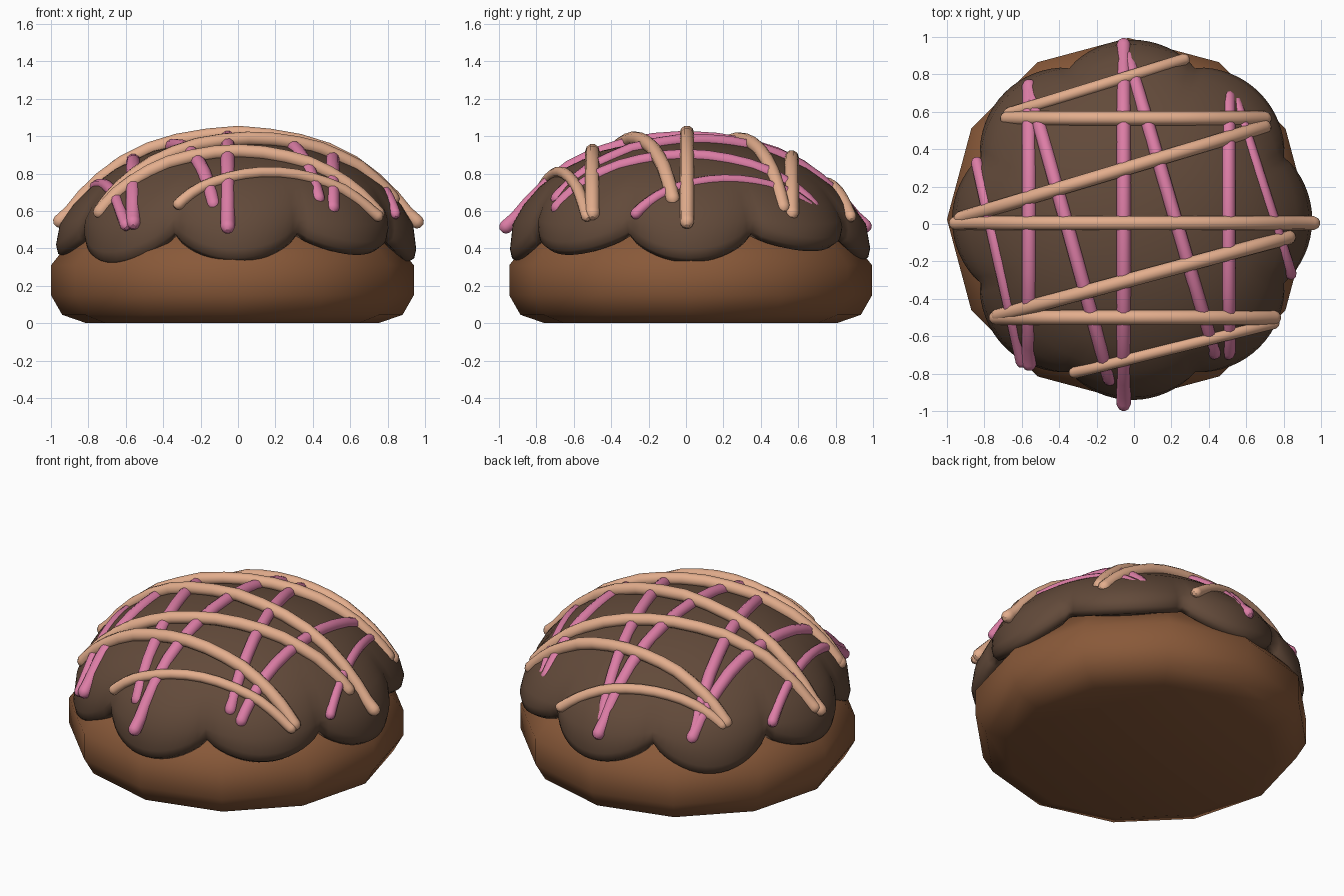
import bpy, bmesh, math
from mathutils import Vector

if "Cube" in bpy.data.objects:
    bpy.data.objects.remove(bpy.data.objects["Cube"])


def material(name, rgb):
    m = bpy.data.materials.new(name)
    m.diffuse_color = (*rgb, 1)
    m.use_nodes = True
    m.node_tree.nodes["Principled BSDF"].inputs["Base Color"].default_value = m.diffuse_color
    return m


BUN = material("baked brown", (0.25, 0.10, 0.041))
CHOC = material("chocolate", (0.122, 0.068, 0.042))
TAN = material("caramel tan", (0.77, 0.42, 0.265))
PINK = material("pink icing", (0.72, 0.205, 0.38))


def lathe(name, rows, sides, mat, bottom):
    """Rows are functions of angle giving (radius, z, centre x, centre y); last is the apex."""
    bm = bmesh.new()
    rings = []
    for row in rows[:-1]:
        ring = []
        for i in range(sides):
            a = 2 * math.pi * i / sides
            r, z, cx, cy = row(a)
            ring.append(bm.verts.new((cx + r * math.cos(a), cy + r * math.sin(a), z)))
        rings.append(ring)
    r, z, cx, cy = rows[-1](0)
    apex = bm.verts.new((cx, cy, z))
    for lo, hi in zip(rings, rings[1:]):
        for i in range(sides):
            j = (i + 1) % sides
            bm.faces.new((lo[i], lo[j], hi[j], hi[i]))
    for i in range(sides):
        bm.faces.new((rings[-1][i], rings[-1][(i + 1) % sides], apex))
    if bottom:
        bm.faces.new(rings[0][::-1])
    for f in bm.faces:
        f.smooth = True
    me = bpy.data.meshes.new(name)
    bm.to_mesh(me)
    bm.free()
    me.materials.append(mat)
    ob = bpy.data.objects.new(name, me)
    bpy.context.collection.objects.link(ob)
    return ob


# Twelve-sided bun
bun_profile = [(.78, 0), (.91, .045), (.97, .15), (.97, .31),
               (.89, .41), (.76, .54), (.45, .70), (0, .75)]
lathe("bun", [lambda a, p=p: (*p, -.03, .025) for p in bun_profile], 12, BUN, True)

# Chocolate glaze with eight drooping lobes, rounded below and pinched between
LOBE_Z = [.325, .385, .33, .31, .35, .31, .325, .365]


def wave(a):
    c = abs(math.cos(4 * a))
    return 2 * c ** .8 - 1


def edge(a):
    k = round(a / (math.pi / 4)) % 8
    h = (wave(a) + 1) / 2
    return .465 + (LOBE_Z[k] - .465) * h


def rim(r, amp, dz, a):
    return (r + amp * wave(a), edge(a) + dz, -.01, .022)


glaze_rows = [
    lambda a: rim(.80, 0, .05, a),
    lambda a: rim(.875, .04, 0, a),
    lambda a: rim(.91, .042, .022, a),
    lambda a: rim(.92, .043, .07, a),
    lambda a: (.91 + .034 * wave(a), .545 - .015 * wave(a), -.008, .018),
    lambda a: (.86 + .016 * wave(a), .635, -.004, .01),
]
for p in [(.78, .733), (.65, .828), (.45, .922), (.22, .974), (0, .99)]:
    glaze_rows.append(lambda a, p=p: (*p, 0, 0))
lathe("chocolate_glaze", glaze_rows, 128, CHOC, False)

# Icing strands: straight lines in plan, laid over the dome
DOME = [(0, 1.02), (.25, .997), (.45, .945), (.65, .845), (.8, .72), (.9, .605), (1.0, .53)]


def dome_z(r):
    for (r0, z0), (r1, z1) in zip(DOME, DOME[1:]):
        if r <= r1:
            return z0 + (z1 - z0) * (r - r0) / (r1 - r0)
    return DOME[-1][1]


def strand(name, a, b, radius, lift, mat, n=18):
    a, b = Vector(a), Vector(b)
    pts = []
    for i in range(n + 1):
        t = .5 - .5 * math.cos(math.pi * i / n)
        p = a.lerp(b, t)
        droop = .02 * (2 * t - 1) ** 8
        pts.append(Vector((p.x, p.y, dome_z(p.length) + lift - droop)))
    radii = [1.0] * len(pts)
    # rounded tips
    for _ in range(2):
        d = (pts[0] - pts[1]).normalized() * radius
        pts = [pts[0] + d * .8, pts[0] + d * .5] + pts
        radii = [.35, .8] + radii
        pts.reverse()
        radii.reverse()
    cu = bpy.data.curves.new(name, 'CURVE')
    cu.dimensions = '3D'
    cu.bevel_depth = radius
    cu.bevel_resolution = 3
    cu.use_fill_caps = True
    sp = cu.splines.new('POLY')
    sp.points.add(len(pts) - 1)
    for q, p, r in zip(sp.points, pts, radii):
        q.co = (*p, 1)
        q.radius = r
    sp.use_smooth = True
    cu.materials.append(mat)
    ob = bpy.data.objects.new(name, cu)
    bpy.context.collection.objects.link(ob)
    bpy.ops.object.select_all(action='DESELECT')
    ob.select_set(True)
    bpy.context.view_layer.objects.active = ob
    bpy.ops.object.convert(target='MESH')


tan_lines = [
    ((.27, .88), (-.67, .59), .032), ((-.68, .565), (.70, .565), .038),
    ((.70, .52), (-.93, .03), .037), ((-.955, .005), (.96, .005), .038),
    ((.83, -.07), (-.73, -.49), .038), ((-.74, -.50), (.75, -.50), .039),
    ((.75, -.53), (-.32, -.795), .031),
]
for i, (a, b, r) in enumerate(tan_lines):
    strand(f"tan_strand_{i + 1}", a, b, r, 0, TAN)

pink_lines = [
    ((-.84, .33), (-.60, -.74), .032), ((-.56, -.75), (-.56, .74), .039),
    ((-.56, .73), (-.13, -.83), .037), ((-.055, -.965), (-.055, .96), .038),
    ((-.03, .89), (.43, -.69), .036), ((.505, -.69), (.505, .68), .037),
    ((.54, .67), (.84, -.27), .03),
]
for i, (a, b, r) in enumerate(pink_lines):
    strand(f"pink_strand_{i + 1}", a, b, r, -.022, PINK)
